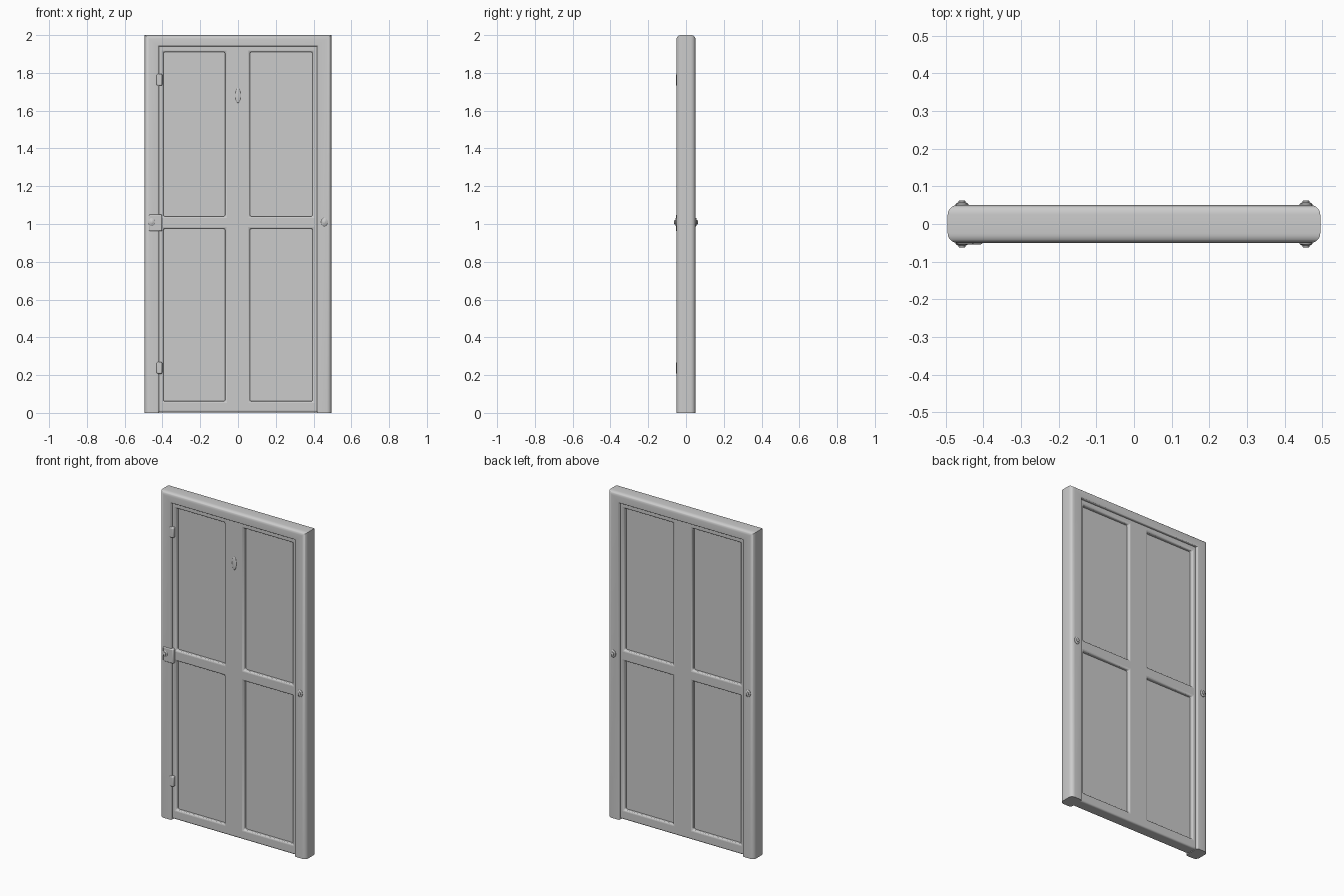
import bpy, bmesh, math

if "Cube" in bpy.data.objects:
    bpy.data.objects.remove(bpy.data.objects["Cube"])


def finish(name, bm, bevel=0.0, segments=3):
    bmesh.ops.recalc_face_normals(bm, faces=bm.faces)
    me = bpy.data.meshes.new(name)
    bm.to_mesh(me)
    bm.free()
    ob = bpy.data.objects.new(name, me)
    bpy.context.collection.objects.link(ob)
    if bevel:
        mod = ob.modifiers.new("bevel", 'BEVEL')
        mod.width, mod.segments = bevel, segments
        mod.limit_method = 'ANGLE'
    bpy.context.view_layer.objects.active = ob
    ob.select_set(True)
    bpy.ops.object.shade_smooth_by_angle(angle=math.radians(40))
    ob.select_set(False)
    return ob


def box(name, x0, x1, y0, y1, z0, z1, bevel=0.0):
    bm = bmesh.new()
    bmesh.ops.create_cube(bm, size=1)
    for v in bm.verts:
        v.co = ((x0 + x1) / 2 + v.co.x * (x1 - x0),
                (y0 + y1) / 2 + v.co.y * (y1 - y0),
                (z0 + z1) / 2 + v.co.z * (z1 - z0))
    return finish(name, bm, bevel)


# Outer frame: rounded profile (t = across the member, y = depth) mitred round three sides
W, H, D, JAMB, HEAD = 0.495, 2.0, 0.05, 0.077, 0.06
profile = []
for ct, cy, start, r in ((0.33, -D + 0.025, 180, 0.025), (0.88, -D + 0.008, 270, 0.008),
                         (0.88, D - 0.008, 0, 0.008), (0.33, D - 0.025, 90, 0.025)):
    rt = 0.33 if r > 0.01 else 0.12
    for i in range(7):
        a = math.radians(start + 15 * i)
        profile.append((ct + rt * math.cos(a), cy + r * math.sin(a)))
bm = bmesh.new()
rings = []
for side, top in ((-1, 0), (-1, 1), (1, 1), (1, 0)):
    rings.append([bm.verts.new((side * (W - JAMB * t), y, (H - HEAD * t) if top else 0))
                  for t, y in profile])
n = len(profile)
for a, b in zip(rings, rings[1:]):
    for i in range(n):
        j = (i + 1) % n
        bm.faces.new((a[i], a[j], b[j], b[i]))
bm.faces.new(rings[0])
bm.faces.new(rings[-1])
finish("door_frame", bm)

# Door leaf: grid of cells with four openings, extruded to thickness
xs = (-0.425, -0.395, -0.068, 0.063, 0.395, 0.425)
zs = (0.003, 0.062, 0.975, 1.04, 1.91, 1.945)
LEAF, PANEL = 0.036, 0.014
bm = bmesh.new()
grid = [[bm.verts.new((x, -LEAF, z)) for x in xs] for z in zs]
for r in range(5):
    for c in range(5):
        if not (r % 2 and c % 2):
            bm.faces.new((grid[r][c], grid[r][c + 1], grid[r + 1][c + 1], grid[r + 1][c]))
ext = bmesh.ops.extrude_face_region(bm, geom=bm.faces[:], use_keep_orig=True)
for g in ext["geom"]:
    if isinstance(g, bmesh.types.BMVert):
        g.co.y = LEAF
finish("door_leaf", bm, 0.009)

# Recessed panels
for r in (1, 3):
    for c in (1, 3):
        box("recessed_panel", xs[c] - 0.005, xs[c + 1] + 0.005, -PANEL, PANEL,
            zs[r] - 0.005, zs[r + 1] + 0.005)

# Hinges on the front left
for z in (0.238, 1.763):
    box("hinge", -0.431, -0.401, -0.054, -0.03, z - 0.031, z + 0.031, 0.006)

# Latch plate across the left jamb and the middle rail
box("latch_plate", -0.472, -0.402, -0.054, -0.03, 0.962, 1.05, 0.006)

# Bolt knobs on both jambs, front and back
for x in (-0.457, 0.457):
    for s in (-1, 1):
        bm = bmesh.new()
        outline = ((0.017, 0.044), (0.017, 0.053), (0.014, 0.056), (0.009, 0.057), (0.009, 0.061), (0.006, 0.063))
        loops = [[bm.verts.new((x + rad * math.cos(k * math.pi / 8), s * y,
                                1.01 + 1.3 * rad * math.sin(k * math.pi / 8)))
                  for k in range(16)] for rad, y in outline]
        for a, b in zip(loops, loops[1:]):
            for k in range(16):
                bm.faces.new((a[k], a[k - 1], b[k - 1], b[k]))
        bm.faces.new(loops[0])
        bm.faces.new(loops[-1])
        finish("bolt_knob", bm)

# Small raised boss high on the centre stile
bm = bmesh.new()
bmesh.ops.create_uvsphere(bm, u_segments=20, v_segments=12, radius=1)
for v in bm.verts:
    v.co = (v.co.x * 0.014, -LEAF + v.co.y * 0.004, 1.68 + v.co.z * 0.04)
finish("centre_boss", bm)
